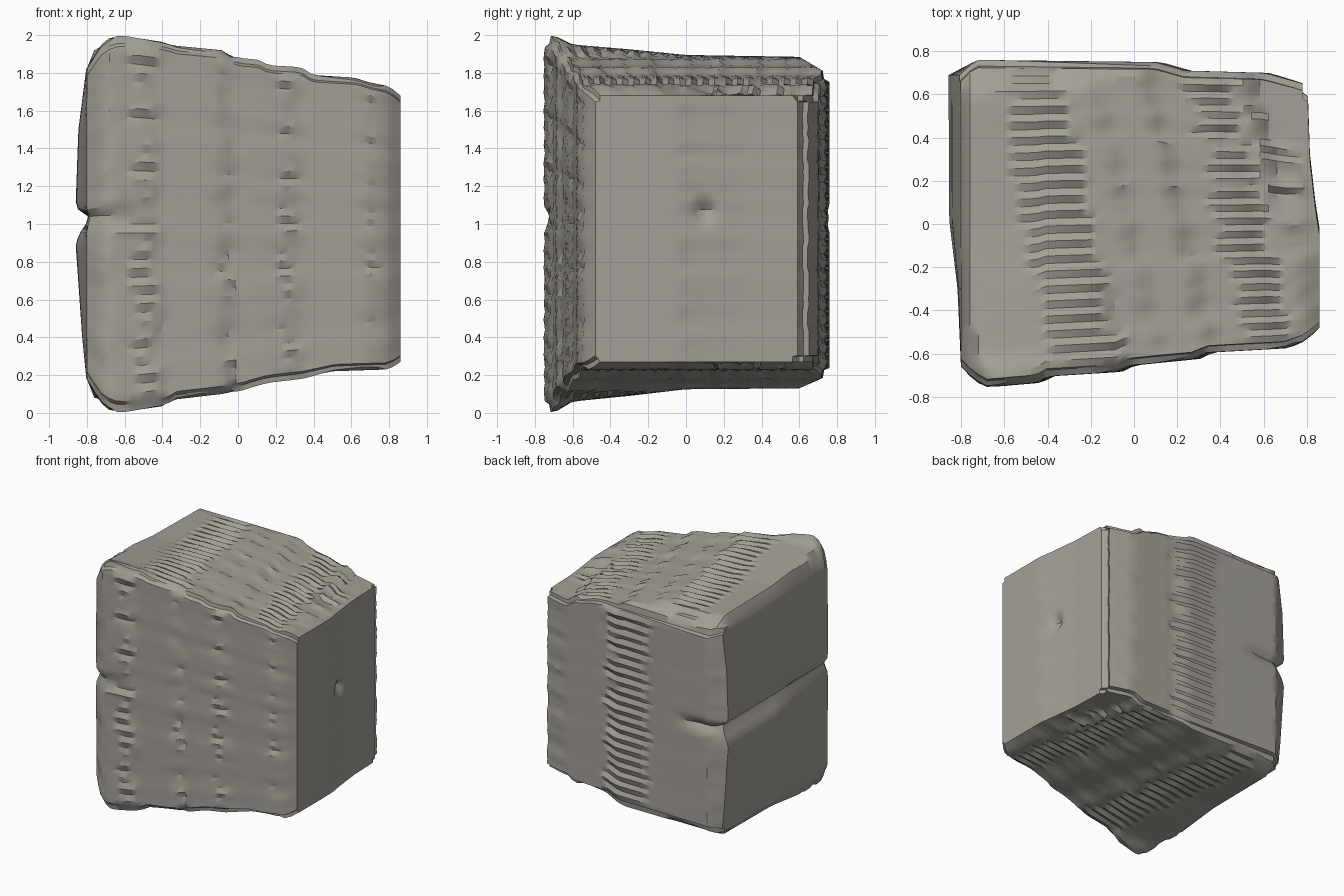
import bpy
import bmesh
import random
from mathutils import Vector

if "Cube" in bpy.data.objects:
    bpy.data.objects.remove(bpy.data.objects["Cube"])

random.seed(4)
N = 42  # cells along each side of the block

# Outline of the block against x: (x, value), stepped into terraces
TOP = [(-.80, 1.82), (-.74, 1.94), (-.68, 2.0), (-.60, 1.99), (-.42, 1.965), (-.36, 1.945),
       (-.10, 1.92), (-.03, 1.88), (.08, 1.87), (.14, 1.84), (.32, 1.83), (.38, 1.79),
       (.62, 1.775), (.70, 1.75), (.80, 1.73), (.86, 1.68)]
BOTTOM = [(-.80, .18), (-.74, .06), (-.68, 0), (-.60, .01), (-.42, .035), (-.36, .07),
          (-.10, .10), (0, .12), (.06, .14), (.14, .16), (.32, .18), (.50, .22), (.80, .23), (.86, .27)]
FRONT = [(-.80, -.66), (-.74, -.72), (-.68, -.755), (-.45, -.735), (-.40, -.705), (-.08, -.685),
         (-.02, -.655), (.28, -.625), (.34, -.595), (.70, -.575), (.79, -.54), (.86, -.48)]
BACK = [(-.80, .69), (-.74, .76), (.10, .75), (.24, .71), (.60, .70), (.78, .65), (.86, .59)]
# Limits of the top and bottom against y
TOP_CAP = [(-.76, 1.98), (-.70, 2.0), (-.60, 1.95), (-.30, 1.925), (0, 1.895), (.60, 1.885), (.76, 1.79)]
BOTTOM_CAP = [(-.76, .02), (-.70, 0), (-.60, .06), (-.30, .09), (0, .125), (.60, .13), (.76, .20)]
# Bulge of the left end and setback of the right end
LEFT_Z = [(.15, 0), (.4, .025), (.9, .06), (1.03, 0), (1.09, .06), (1.5, .045), (1.85, 0)]
LEFT_Y = [(-.70, 0), (-.30, .3), (.02, .95), (.65, 1)]
RIGHT_Y = [(-.05, 0), (.08, .02), (.30, .045), (.60, .055)]


def table(points, t):
    """Linear reading of a short table."""
    if t <= points[0][0]:
        return points[0][1]
    for (a, p), (b, q) in zip(points, points[1:]):
        if t <= b:
            return p + (q - p) * (t - a) / (b - a)
    return points[-1][1]


def comb(x, *bands):
    """Groove strength, growing towards the step at the end of each band."""
    return sum((x - a) / (b - a) for a, b in bands if a < x < b)


jag = [random.uniform(-.03, .03) for _ in range(N + 1)]


def surface(i, j, k):
    x = -.80 + 1.66 * i / N
    v, w = j / N, k / N
    inner = min(1, max(0, (.86 - x) * 5)) * min(1, max(0, (x + .8) * 5))
    # front and back walls with grooves running along x on every other row
    xw = x + jag[k] * inner
    groove = .022 * (k % 2) * inner
    front = table(FRONT, xw) + groove * comb(xw, (-.78, -.42), (-.16, -.03), (.12, .32), (.62, .76))
    back = table(BACK, xw) - groove * comb(xw, (-.6, .24))
    y = front + (back - front) * v
    # top and bottom, whose terraces slant across y
    xt = x + (jag[j] + .22 * (y + .6)) * inner
    groove = .024 * (j % 2) * inner * comb(xt, (-.65, -.05), (.36, .74))
    top = min(table(TOP, xt), table(TOP_CAP, y)) - groove
    bottom = max(table(BOTTOM, xt), table(BOTTOM_CAP, y)) + groove
    z = bottom + (top - bottom) * w
    # bevel along the four long edges
    if j in (0, N) and k in (0, N):
        y += .028 if j == 0 else -.028
        z += .028 if k == 0 else -.028
    # split across the left end, fading out along the front and back
    split = max(0, 1 - abs(z - 1.03) / .05) * max(0, min(1, (-.42 - x) / .2))
    if j in (0, N):
        y += .045 * split * (1 if j == 0 else -1)
    # bulging left end and setback right end
    if i == 0:
        x -= table(LEFT_Z, z) * table(LEFT_Y, y) - .02 * split
    elif i == N:
        x -= table(RIGHT_Y, y + jag[k])
        x -= .05 * max(0, 1 - ((y - .1) ** 2 + (z - 1.07) ** 2) ** .5 / .08)  # small pit
    elif i == N - 1:
        x -= table(RIGHT_Y, y + jag[k])
    return Vector((x, y, z))


# Stone block: six gridded sides sharing their border vertices
bm = bmesh.new()
verts = {}


def vert(key):
    if key not in verts:
        verts[key] = bm.verts.new(surface(*key))
    return verts[key]


for axis in range(3):
    for side in (0, N):
        for a in range(N):
            for b in range(N):
                quad = []
                for p, q in ((a, b), (a + 1, b), (a + 1, b + 1), (a, b + 1)):
                    key = [p, q]
                    key.insert(axis, side)
                    quad.append(vert(tuple(key)))
                bm.faces.new(quad)
bmesh.ops.recalc_face_normals(bm, faces=bm.faces)
mesh = bpy.data.meshes.new("stone_block")
bm.to_mesh(mesh)
bm.free()

stone = bpy.data.materials.new("warm_grey_stone")
stone.diffuse_color = (.37, .35, .31, 1)
stone.use_nodes = True
stone.node_tree.nodes["Principled BSDF"].inputs["Base Color"].default_value = stone.diffuse_color
mesh.materials.append(stone)

block = bpy.data.objects.new("stone_block", mesh)
bpy.context.collection.objects.link(block)
bpy.context.view_layer.objects.active = block
block.select_set(True)
bpy.ops.object.shade_smooth_by_angle(angle=0.52)
